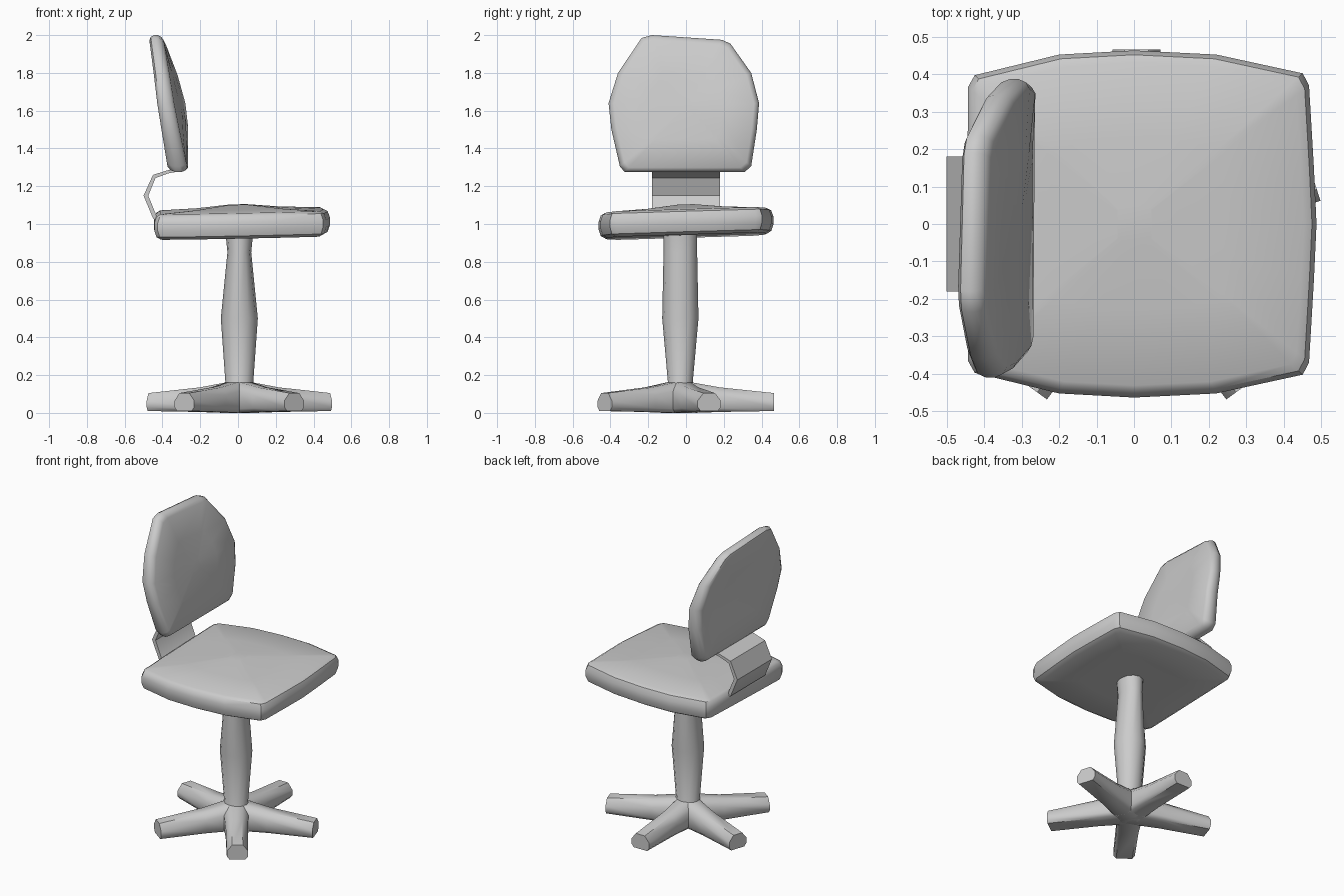
import bpy, bmesh
from math import sin, cos, pi, radians

if "Cube" in bpy.data.objects:
    bpy.data.objects.remove(bpy.data.objects["Cube"])


def loft(name, rings, smooth=40):
    """Skin equal-length rings of points and cap both ends."""
    bm = bmesh.new()
    vs = [[bm.verts.new(p) for p in r] for r in rings]
    n = len(vs[0])
    for a, b in zip(vs, vs[1:]):
        for i in range(n):
            j = (i + 1) % n
            bm.faces.new((a[i], a[j], b[j], b[i]))
    bm.faces.new(vs[0][::-1])
    bm.faces.new(vs[-1])
    bmesh.ops.recalc_face_normals(bm, faces=bm.faces)
    me = bpy.data.meshes.new(name)
    bm.to_mesh(me)
    bm.free()
    ob = bpy.data.objects.new(name, me)
    bpy.context.collection.objects.link(ob)
    bpy.ops.object.select_all(action='DESELECT')
    ob.select_set(True)
    bpy.context.view_layer.objects.active = ob
    bpy.ops.object.shade_smooth_by_angle(angle=radians(smooth))
    return ob


# Seat cushion: bulged square with a rounded rim, gently crowned and tilted
half = [(0.487, 0), (0.48, 0.15), (0.467, 0.37), (0.45, 0.402), (0.22, 0.452), (0, 0.463),
        (-0.2, 0.452), (-0.425, 0.397), (-0.443, 0.365), (-0.444, 0.15), (-0.444, 0)]
outline = half + [(x, -y) for x, y in half[-2:0:-1]]
layers = [(0.1, 0.94), (0.5, 0.938), (0.92, 0.935), (0.975, 0.95), (1, 0.985), (1, 1.025),
          (0.975, 1.058), (0.93, 1.07), (0.5, 1.082), (0.1, 1.103)]
loft("seat", [[(x * s, y * s, z + 0.02 * x * s + 0.03 * y * s) for x, y in outline]
              for s, z in layers])

# Backrest: tapered panel, leaning back with a slight twist
back = [(-0.325, 1.275), (0.31, 1.275), (0.345, 1.305), (0.375, 1.5), (0.387, 1.64),
        (0.345, 1.8), (0.235, 1.955), (0.19, 1.975), (-0.18, 2.0), (-0.235, 1.985),
        (-0.36, 1.8), (-0.41, 1.64), (-0.395, 1.5), (-0.35, 1.305)]


def back_point(y, z, s, d):
    y, z = y * s, 1.62 + (z - 1.62) * s
    t = (z - 1.28) / 0.72
    x = -0.37 - 0.105 * t + sin(pi * t) * (0.025 + 0.08 * y)
    return (x + d * (0.105 - 0.03 * t), y, z)


loft("backrest", [[back_point(y, z, s, d) for y, z in back] for s, d in
                  [(0.1, 0), (0.5, 0), (0.92, 0), (0.975, 0.14), (1, 0.4), (1, 0.65),
                   (0.975, 0.88), (0.93, 1), (0.5, 1), (0.1, 1)]])

# Bent strip joining the seat to the backrest
outer = [(-0.33, 1.295), (-0.37, 1.285), (-0.45, 1.26), (-0.5, 1.15), (-0.45, 1.03), (-0.4, 0.99)]
inner = [(-0.33, 1.275), (-0.37, 1.268), (-0.437, 1.243), (-0.475, 1.15), (-0.43, 1.04), (-0.4, 1.02)]
loft("back_bracket", [[(x, y, z) for x, z in outer + inner[::-1]] for y in (-0.18, 0.18)])

# Swelling centre column
CX, CY = 0.007, -0.03
loft("column", [[(CX + rx * cos(a * pi / 6), CY + ry * sin(a * pi / 6), z) for a in range(12)]
                for z, rx, ry in [(0.03, 0.1, 0.1), (0.12, 0.09, 0.085), (0.165, 0.074, 0.066),
                                  (0.5, 0.098, 0.096), (0.85, 0.063, 0.089), (0.98, 0.076, 0.089)]])

# Five-legged star base
for k in range(5):
    a = radians(18 + 72 * k)
    rings = []
    for r, w, bottom, top in [(0, 0.08, 0.0, 0.165), (0.07, 0.075, 0.0, 0.16),
                              (0.21, 0.066, 0.005, 0.135), (0.495, 0.064, 0.01, 0.105)]:
        section = [(-0.75 * w, bottom), (0.75 * w, bottom), (w, bottom + 0.02),
                   (w, top - 0.04), (0.5 * w, top), (-0.5 * w, top),
                   (-w, top - 0.04), (-w, bottom + 0.02)]
        rings.append([(CX + r * cos(a) - u * sin(a), CY + r * sin(a) + u * cos(a), z)
                      for u, z in section])
    loft(f"base_leg_{k + 1}", rings, 50)
